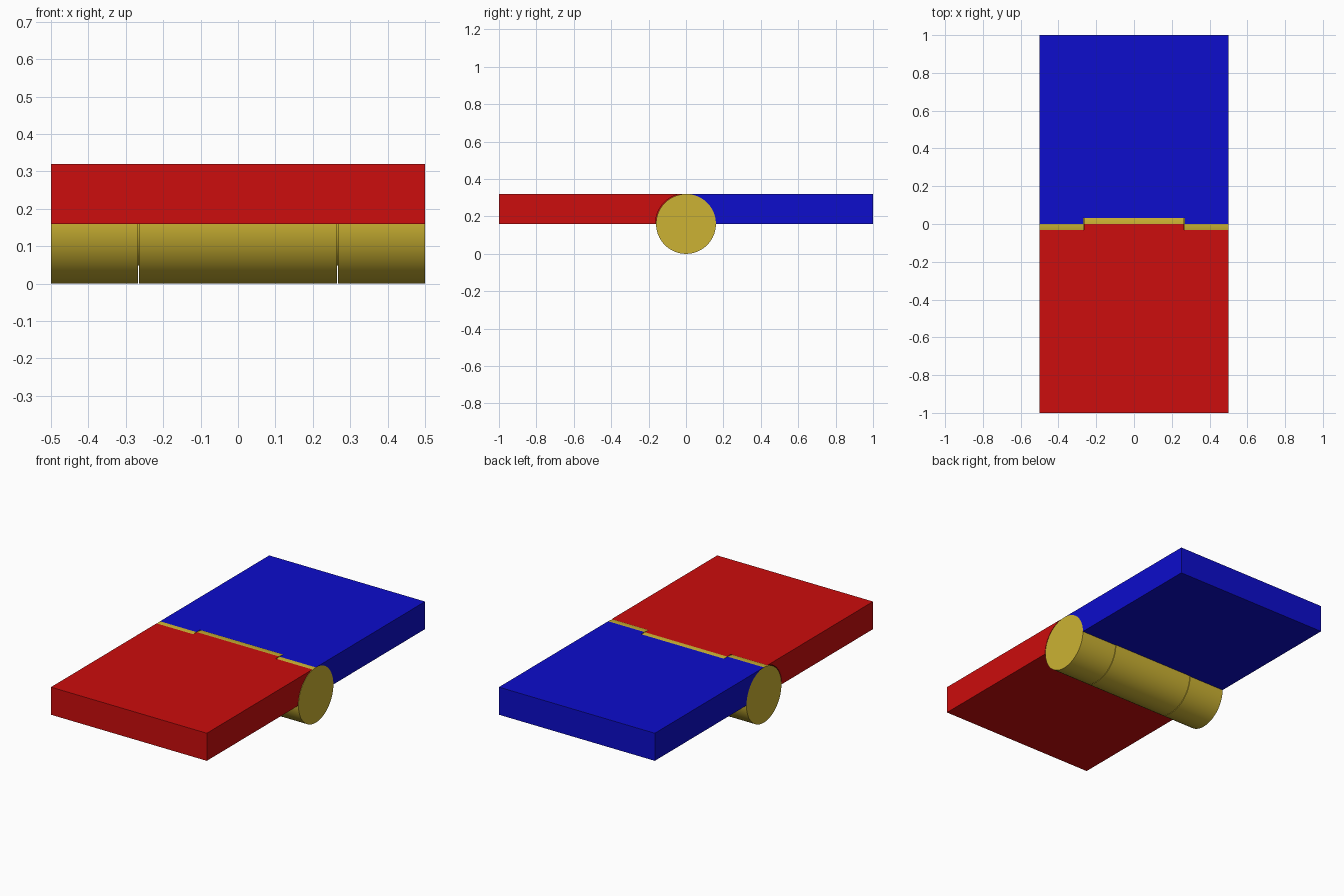
import bpy, bmesh, math

if "Cube" in bpy.data.objects:
    bpy.data.objects.remove(bpy.data.objects["Cube"])

R = 0.16           # knuckle radius
CLEAR = 0.1632     # clearance radius around the other leaf's knuckle
IN, OUT = 0.264, 0.2673   # inner and outer edge of each gap
SIDES = 96


def material(name, srgb):
    m = bpy.data.materials.new(name)
    lin = [c / 12.92 if c <= 0.04045 else ((c + 0.055) / 1.055) ** 2.4 for c in srgb]
    m.diffuse_color = (*lin, 1)
    m.use_nodes = True
    m.node_tree.nodes["Principled BSDF"].inputs["Base Color"].default_value = m.diffuse_color
    return m


red = material("red", (0.8, 0.05, 0.05))
blue = material("blue", (0.05, 0.05, 0.8))
gold = material("gold", (0.8, 0.7, 0.2))


def finish(name, bm, mat):
    bmesh.ops.recalc_face_normals(bm, faces=bm.faces[:])
    me = bpy.data.meshes.new(name)
    bm.to_mesh(me)
    bm.free()
    me.materials.append(mat)
    ob = bpy.data.objects.new(name, me)
    bpy.context.collection.objects.link(ob)
    bpy.ops.object.select_all(action='DESELECT')
    ob.select_set(True)
    bpy.context.view_layer.objects.active = ob
    bpy.ops.object.shade_smooth_by_angle(angle=math.radians(30))
    return ob


def rod(name, x0, x1, r, mat):
    """Cylinder along x, centred on the hinge axis."""
    bm = bmesh.new()
    bmesh.ops.create_cone(bm, cap_ends=True, segments=SIDES, radius1=r, radius2=r, depth=x1 - x0)
    for v in bm.verts:
        x, y, z = v.co
        v.co = ((x0 + x1) / 2 + z, x, R + y)
    return finish(name, bm, mat)


def profile(r, side):
    """Leaf cross-section (y, z) with a concave arc against the barrel."""
    pts = [(side, 2 * R), (side, R)]
    top = math.asin(R / r)
    n = SIDES // 4
    for i in range(n + 1):
        a = top * i / n
        pts.append((side * r * math.cos(a), R + r * math.sin(a)))
    return pts


def leaf(name, side, r_end, r_mid, step, mat):
    """Loft the cross-section along x, stepping between end and middle arcs."""
    bm = bmesh.new()
    stations = [(-0.5, r_end), (-step, r_end), (-step, r_mid),
                (step, r_mid), (step, r_end), (0.5, r_end)]
    rings = [[bm.verts.new((x, y, z)) for y, z in profile(r, side)] for x, r in stations]
    for a, b in zip(rings, rings[1:]):
        for i in range(len(a)):
            j = (i + 1) % len(a)
            bm.faces.new((a[i], a[j], b[j], b[i]))
    bm.faces.new(rings[0])
    bm.faces.new(rings[-1])
    bmesh.ops.remove_doubles(bm, verts=bm.verts[:], dist=1e-5)
    bmesh.ops.dissolve_degenerate(bm, edges=bm.edges[:], dist=1e-5)
    return finish(name, bm, mat)


# Leaves: the front one holds the middle knuckle, the back one the end knuckles
leaf("front_leaf", -1, CLEAR, R, IN, red)
leaf("back_leaf", 1, R, CLEAR, OUT, blue)

# Barrel knuckles and the pin bridging the gaps
rod("middle_knuckle", -IN, IN, R, gold)
rod("left_knuckle", -0.5, -OUT, R, gold)
rod("right_knuckle", OUT, 0.5, R, gold)
for s, label in ((-1, "left"), (1, "right")):
    c = s * (IN + OUT) / 2
    rod(label + "_pin", c - 0.01, c + 0.01, 0.112, gold)
